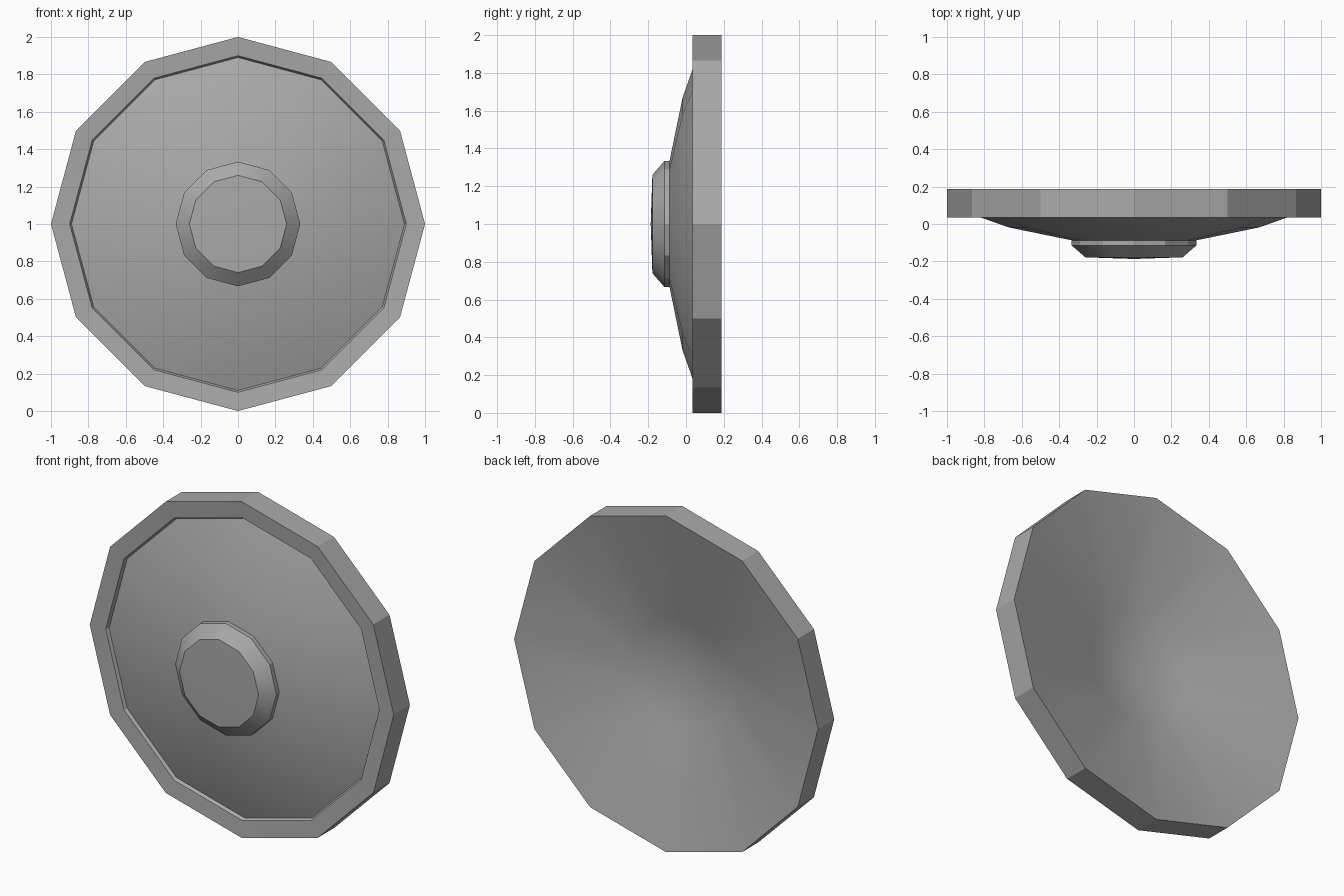
import bpy
import bmesh
import math
from mathutils import Vector

SIDES = 12
CENTER = Vector((0, 0, 1))

cube = bpy.data.objects.get("Cube")
if cube:
    bpy.data.objects.remove(cube, do_unlink=True)

# One plain grey for the whole shield
grey = bpy.data.materials.new("metal_grey")
grey.use_nodes = True
colour = (0.4, 0.4, 0.4, 1)
grey.diffuse_color = colour
grey.node_tree.nodes["Principled BSDF"].inputs["Base Color"].default_value = colour


def lathe(name, profile):
    """Turn a (radius, y) profile around the shield's front-to-back axis."""
    bm = bmesh.new()
    verts = [bm.verts.new(CENTER + Vector((r, y, 0))) for r, y in profile]
    edges = [bm.edges.new(pair) for pair in zip(verts, verts[1:])]
    bmesh.ops.spin(bm, geom=verts + edges, cent=CENTER, axis=(0, 1, 0),
                   angle=math.tau, steps=SIDES)
    bmesh.ops.remove_doubles(bm, verts=bm.verts, dist=0.0005)
    bmesh.ops.recalc_face_normals(bm, faces=bm.faces)
    mesh = bpy.data.meshes.new(name)
    bm.to_mesh(mesh)
    bm.free()
    mesh.materials.append(grey)
    obj = bpy.data.objects.new(name, mesh)
    bpy.context.collection.objects.link(obj)
    bpy.ops.object.select_all(action='DESELECT')
    obj.select_set(True)
    bpy.context.view_layer.objects.active = obj
    bpy.ops.object.shade_smooth_by_angle(angle=math.radians(25))
    return obj


# Domed front, stepped rim and hollow conical back
lathe("shield_body", [
    (0, -0.12), (0.33, -0.088), (0.67, -0.018), (0.89, 0.06),
    (0.9, 0.042), (1, 0.035), (1, 0.187),
    (0.33, 0.03), (0, -0.06),
])

# Raised centre boss with a bevelled edge
lathe("boss", [
    (0, -0.187), (0.26, -0.178), (0.333, -0.115), (0.333, -0.08), (0, -0.08),
])
